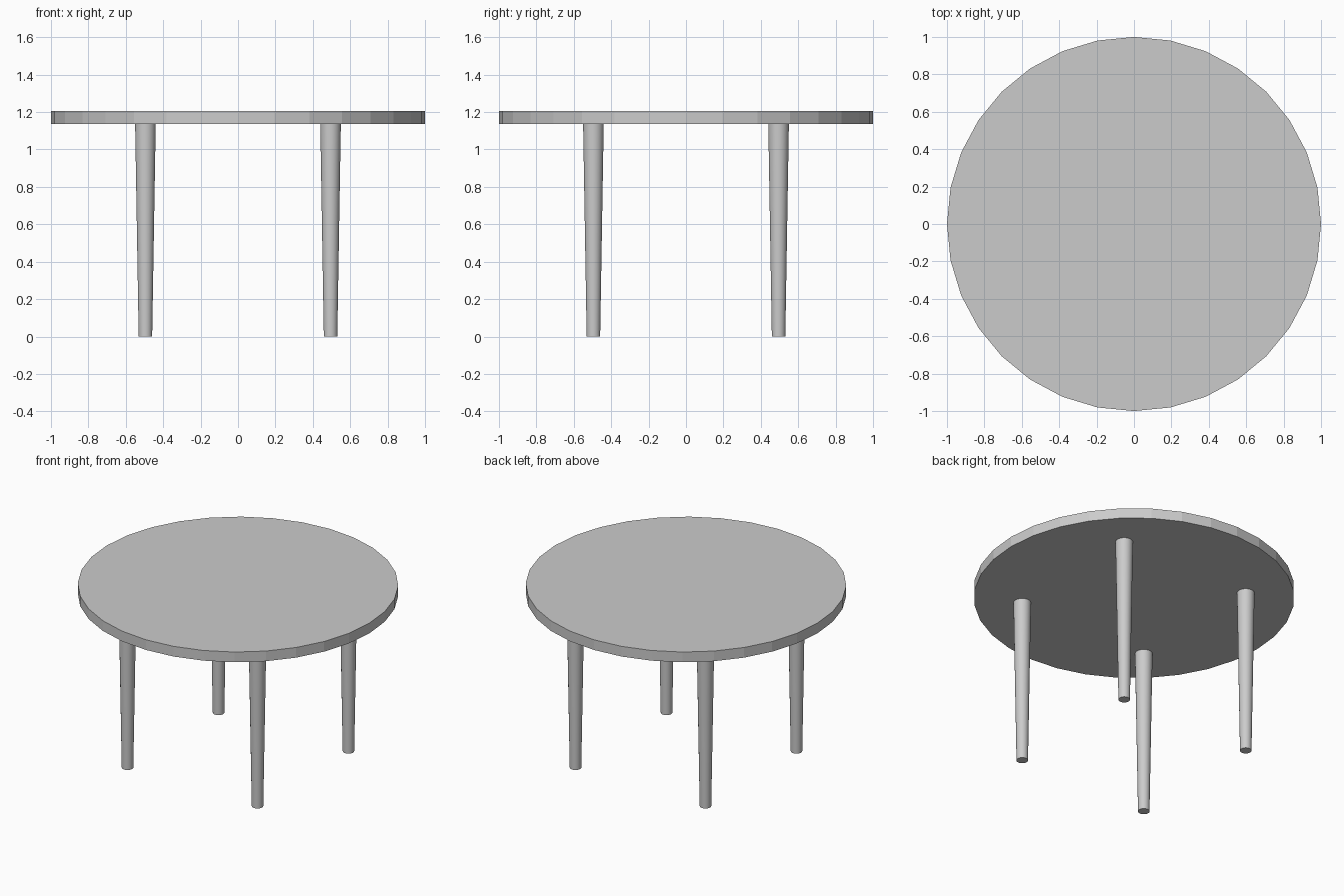
import bpy
import math

if "Cube" in bpy.data.objects:
    bpy.data.objects.remove(bpy.data.objects["Cube"])

TOP_Z = 1.205      # upper face of the tabletop
UNDER_Z = 1.135    # underside of the tabletop
LEG_POS = 0.495    # leg offset from centre on both axes


def smooth(obj):
    bpy.ops.object.shade_smooth_by_angle(angle=math.radians(30))
    return obj


# Round tabletop: flat-sided 32-gon disc
bpy.ops.mesh.primitive_cylinder_add(
    vertices=32, radius=1.0, depth=TOP_Z - UNDER_Z,
    location=(0, 0, (TOP_Z + UNDER_Z) / 2))
bpy.context.object.name = "tabletop"

# Four tapered round legs
for y_name, sy in (("front", -1), ("back", 1)):
    for x_name, sx in (("left", -1), ("right", 1)):
        bpy.ops.mesh.primitive_cone_add(
            vertices=32, radius1=0.036, radius2=0.055, depth=UNDER_Z,
            location=(sx * LEG_POS, sy * LEG_POS, UNDER_Z / 2))
        leg = smooth(bpy.context.object)
        leg.name = f"{y_name}_{x_name}_leg"
